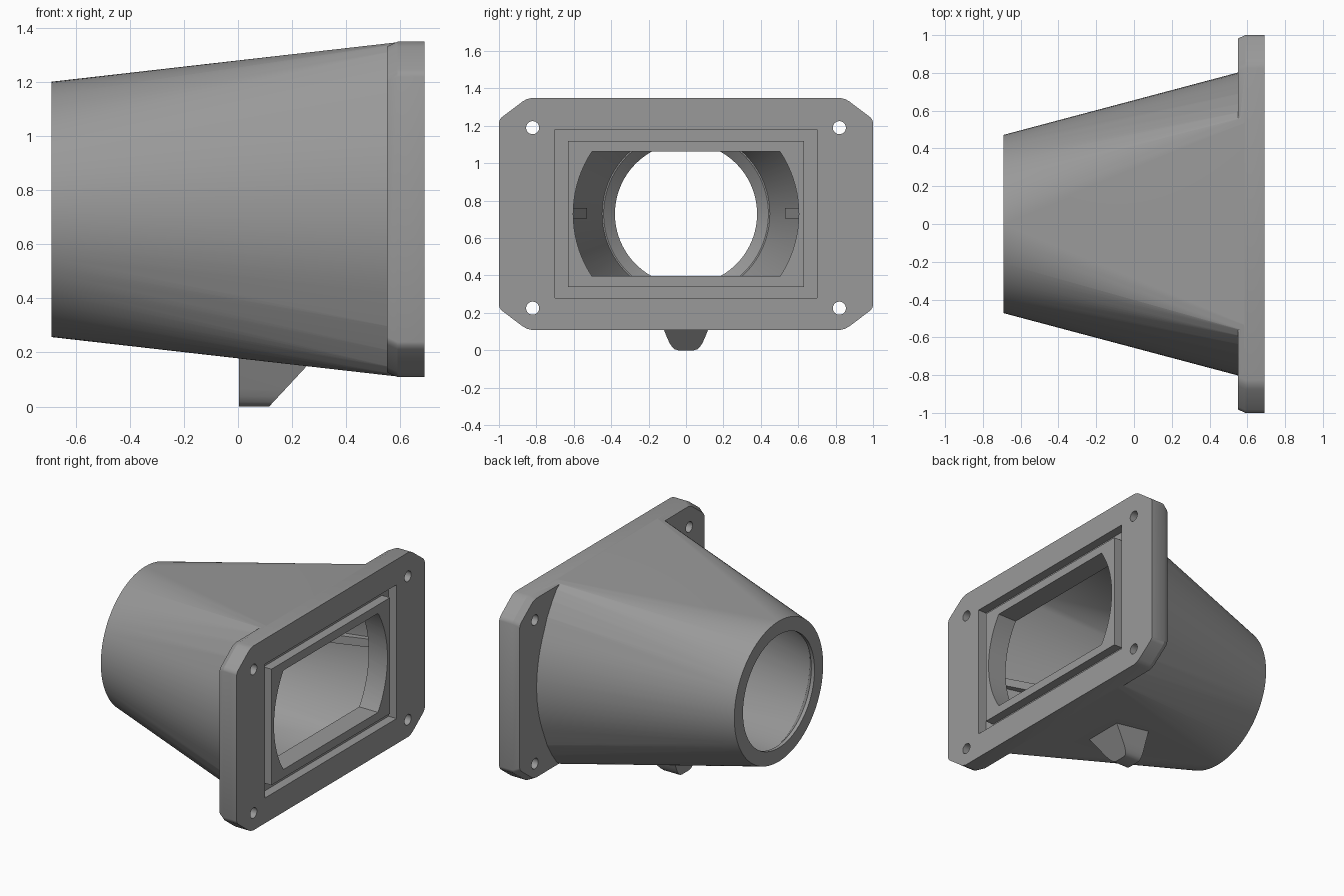
import bpy, bmesh
from math import cos, sin, pi

if "Cube" in bpy.data.objects:
    bpy.data.objects.remove(bpy.data.objects["Cube"])

CZ = 0.729  # height of the duct axis


def hull(name, pts):
    """Convex solid around a set of points."""
    bm = bmesh.new()
    for p in pts:
        bm.verts.new(p)
    res = bmesh.ops.convex_hull(bm, input=bm.verts)
    junk = {g for g in res["geom_interior"] + res["geom_unused"]
            if isinstance(g, bmesh.types.BMVert)}
    bmesh.ops.delete(bm, geom=list(junk), context='VERTS')
    bmesh.ops.dissolve_limit(bm, angle_limit=0.0005, verts=bm.verts, edges=bm.edges)
    bmesh.ops.recalc_face_normals(bm, faces=bm.faces)
    me = bpy.data.meshes.new(name)
    bm.to_mesh(me)
    bm.free()
    ob = bpy.data.objects.new(name, me)
    bpy.context.collection.objects.link(ob)
    return ob


def ring(x, r, flat=9.0, y=0.0, z=CZ, n=96):
    """Circle across x, with top and bottom cut flat at +-flat."""
    pts = []
    for i in range(n):
        a = 2 * pi * i / n
        if abs(r * sin(a)) < flat:
            pts.append((x, y + r * cos(a), z + r * sin(a)))
    if flat < r:
        w = (r * r - flat * flat) ** 0.5
        pts += [(x, y + s * w, z + t * flat) for s in (-1, 1) for t in (-1, 1)]
    return pts


def box(name, x0, x1, y0, y1, z0, z1):
    return hull(name, [(x, y, z) for x in (x0, x1) for y in (y0, y1) for z in (z0, z1)])


def combine(target, tool, op):
    """Apply a boolean and remove the tool object."""
    tool.hide_render = True
    m = target.modifiers.new(op, 'BOOLEAN')
    m.operation = op
    m.solver = 'EXACT'
    m.object = tool
    bpy.context.view_layer.objects.active = target
    bpy.ops.object.modifier_apply(modifier=m.name)
    bpy.data.objects.remove(tool)


# Tapered duct: round end to flat-sided end with slightly fuller corners
fuller = [(0.60, s * y, CZ + t * z) for s in (-1, 1) for t in (-1, 1)
          for y, z in ((0.54, 0.619), (0.57, 0.613), (0.6, 0.59), (0.645, 0.53), (0.70, 0.44))]
duct = hull("adapter_duct", ring(-0.69, 0.472) + ring(0.60, 0.815, 0.619) + fuller)

# Flange plate with clipped corners and a bevelled back edge
corner = [(1.0, 0.49), (0.996, 0.503), (0.985, 0.517), (0.875, 0.6), (0.853, 0.613), (0.825, 0.62)]
plate = []
for x, inset in ((0.69, 0), (0.59, 0), (0.55, 0.018)):
    plate += [(x, s * (y - inset), CZ + t * (z - inset))
              for s in (-1, 1) for t in (-1, 1) for y, z in corner]
combine(duct, hull("flange", plate), 'UNION')

# Foot under the duct, sloped at the flange side
profile = [(0.155, 0.2), (0.115, 0.11), (0.1, 0.065), (0.088, 0.038), (0.074, 0.017),
           (0.06, 0.005), (0.042, 0)]
foot = [(x, s * y, z) for y, z in profile for s in (-1, 1) for x in (0.003, 0.115 + z * 0.93)]
combine(duct, hull("foot", foot), 'UNION')

# Hollow: main cavity, lead-in cone, mouth, flange opening
cuts = [
    ring(-0.61, 0.448) + ring(0.55, 0.745, 0.56),
    ring(-0.68, 0.365) + ring(-0.605, 0.446),
    ring(-0.75, 0.38) + ring(-0.65, 0.38),
    ring(0.50, 0.603, 0.333) + ring(0.75, 0.603, 0.333),
]
# Bolt holes
cuts += [ring(0.4, 0.035, y=s * 0.82, z=z, n=24) + ring(0.8, 0.035, y=s * 0.82, z=z, n=24)
         for s in (-1, 1) for z in (0.225, 1.19)]
for pts in cuts:
    combine(duct, hull("cutter", pts), 'DIFFERENCE')

# Rectangular gasket groove in the flange face
for s in (-1, 1):
    combine(duct, box("cutter", 0.63, 0.75, s * 0.63, s * 0.70, CZ - 0.45, CZ + 0.45), 'DIFFERENCE')
    combine(duct, box("cutter", 0.63, 0.75, -0.70, 0.70, CZ + s * 0.39, CZ + s * 0.45), 'DIFFERENCE')

# Slim tapering rib on each inner side wall
for s in (-1, 1):
    rib = [(x, s * y, z) for x, y in ((0.0, 0.53), (0.0, 0.63), (0.57, 0.725), (0.57, 0.77))
           for z in (0.705, 0.76)]
    combine(duct, hull("rib", rib), 'UNION')

# Mid grey
grey = bpy.data.materials.new("mid_grey")
grey.diffuse_color = (0.32, 0.32, 0.32, 1)
grey.use_nodes = True
grey.node_tree.nodes["Principled BSDF"].inputs["Base Color"].default_value = grey.diffuse_color
duct.data.materials.clear()
duct.data.materials.append(grey)
for p in duct.data.polygons:
    p.material_index = 0

# Smooth the curved walls, keep edges crisp
duct.select_set(True)
bpy.context.view_layer.objects.active = duct
bpy.ops.object.shade_smooth_by_angle(angle=0.45)
